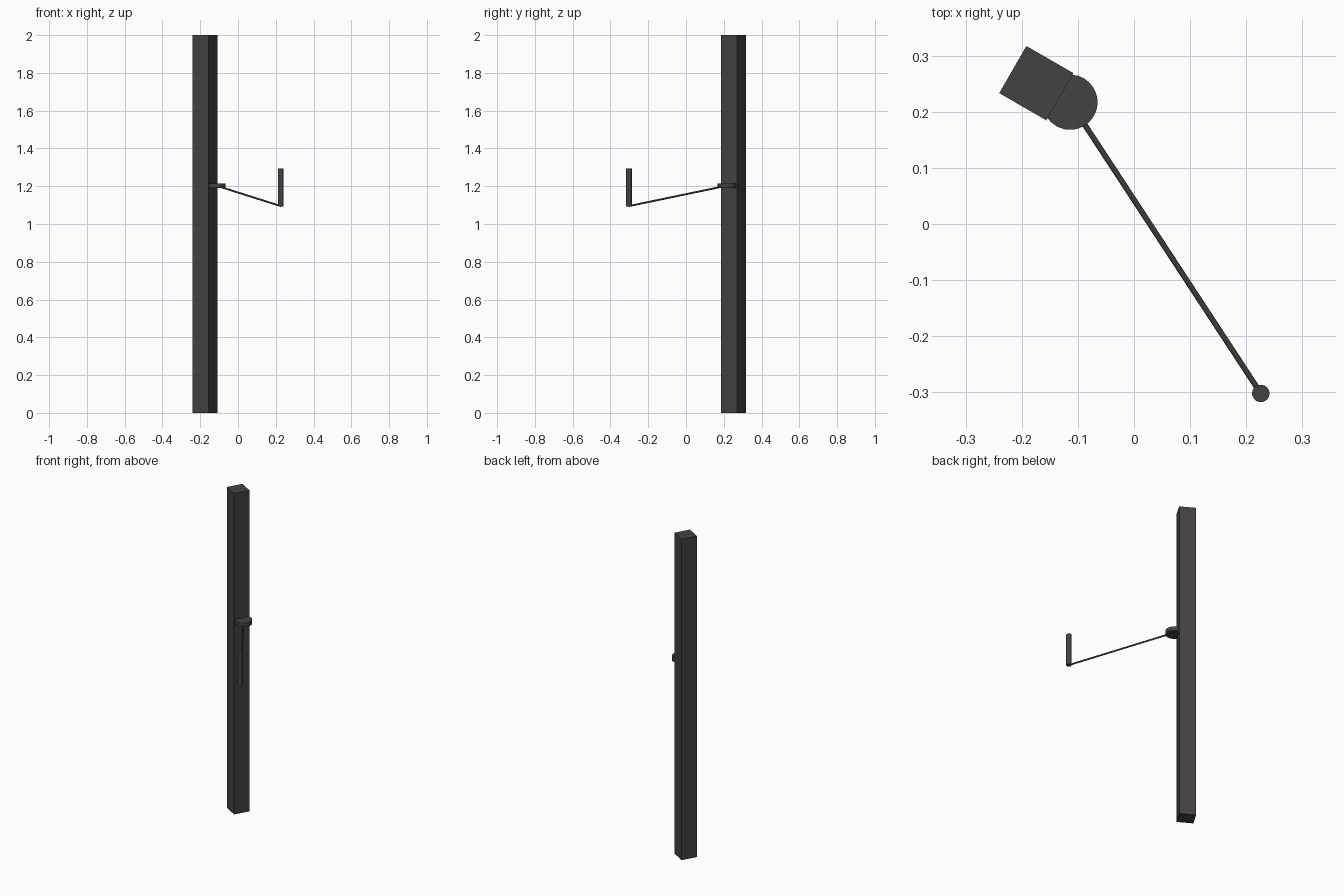
import bpy
import math
from mathutils import Vector

cube = bpy.data.objects.get("Cube")
if cube:
    bpy.data.objects.remove(cube, do_unlink=True)

# One dark metal colour for everything
COLOUR = (0.06, 0.054, 0.053, 1)
metal = bpy.data.materials.new("dark_metal")
metal.use_nodes = True
metal.diffuse_color = COLOUR
metal.node_tree.nodes["Principled BSDF"].inputs["Base Color"].default_value = COLOUR


def finish(name, smooth):
    obj = bpy.context.object
    obj.name = name
    obj.data.materials.append(metal)
    if smooth:
        bpy.ops.object.shade_smooth_by_angle(angle=math.radians(40))
    return obj


def rod(name, start, end, radius, sides):
    """Capped cylinder between two points."""
    start, end = Vector(start), Vector(end)
    axis = end - start
    bpy.ops.mesh.primitive_cylinder_add(
        vertices=sides, radius=radius, depth=axis.length,
        location=(start + end) / 2,
        rotation=axis.to_track_quat("Z", "Y").to_euler())
    return finish(name, True)


# Square post, turned about its upright axis
bpy.ops.mesh.primitive_cube_add(size=1, location=(-0.174, 0.251, 1),
                                rotation=(0, 0, math.radians(-30)))
post = finish("post", False)
post.scale = (0.097, 0.097, 2)

# Round pivot plate set into the post
rod("pivot_plate", (-0.114, 0.217, 1.19), (-0.114, 0.217, 1.215), 0.049, 48)

# Thin sloping arm and the upright grip at its end
rod("arm", (-0.114, 0.217, 1.203), (0.226, -0.302, 1.095), 0.005, 16)
rod("grip", (0.226, -0.302, 1.093), (0.226, -0.302, 1.293), 0.0155, 32)
